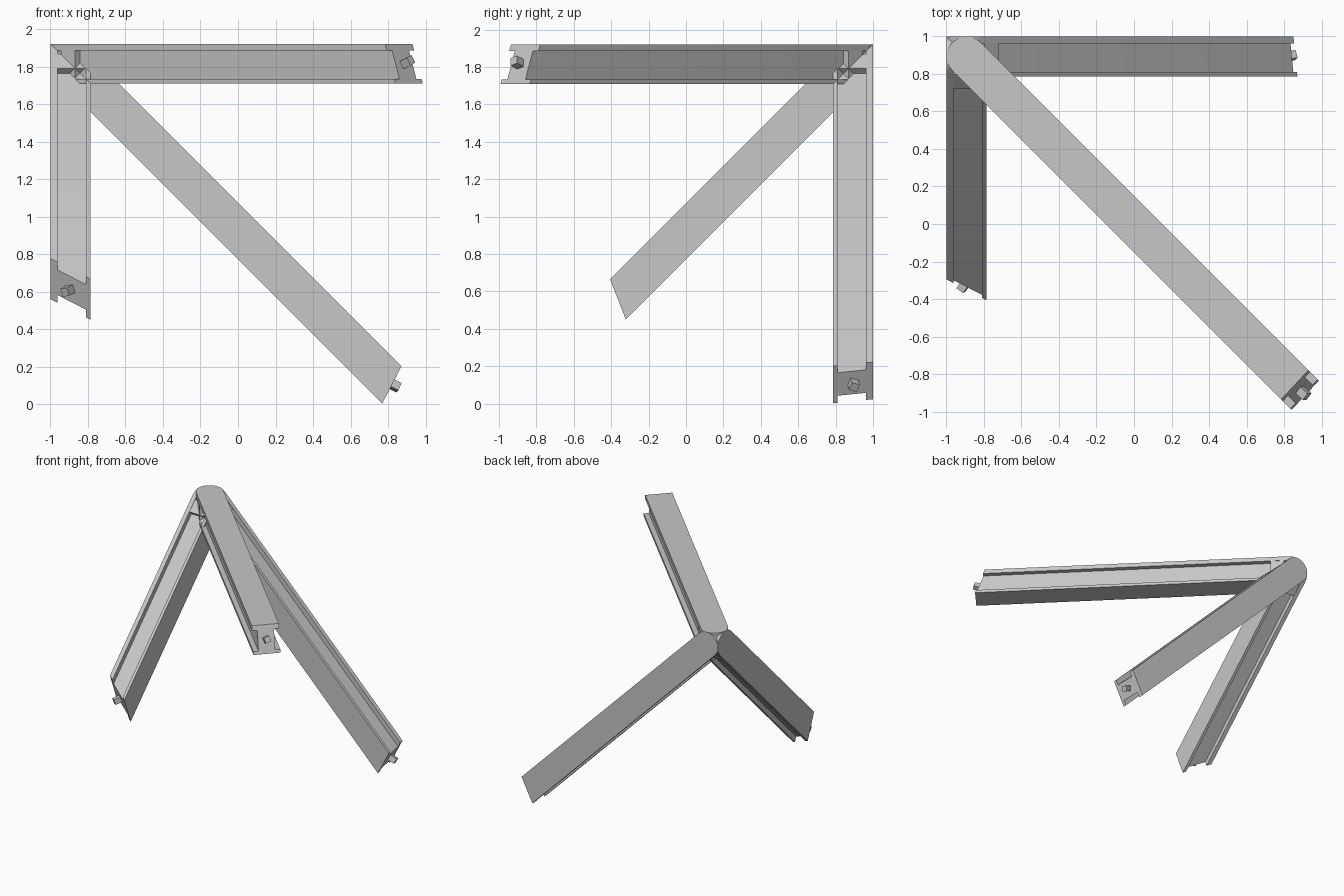
import bpy, bmesh
from math import cos, sin, pi, radians
from mathutils import Vector, Matrix

if "Cube" in bpy.data.objects:
    bpy.data.objects.remove(bpy.data.objects["Cube"])

grey = bpy.data.materials.new("plain_grey")
grey.use_nodes = True
grey.diffuse_color = (0.57, 0.57, 0.57, 1)
grey.node_tree.nodes["Principled BSDF"].inputs["Base Color"].default_value = (0.57, 0.57, 0.57, 1)

APEX = Vector((-0.893, 0.893, 1.815))
R = 0.1065       # half width of a beam
WEB = 0.066      # half width of the grooved web
OUT, INN = 0.07, -0.082   # inner limits of the outer and inner flange
LONG = 3.0


def prism(bm, outline, q0, q1):
    """Extrude an outline lying along the beam from depth q0 to q1."""
    face = bm.faces.new([bm.verts.new((s, p, q0)) for s, p in outline])
    new = bmesh.ops.extrude_face_region(bm, geom=[face])["geom"]
    verts = [v for v in new if isinstance(v, bmesh.types.BMVert)]
    bmesh.ops.translate(bm, vec=(0, 0, q1 - q0), verts=verts)


def bar(start, half, end=LONG):
    return [(start, -half), (end, -half), (end, half), (start, half)]


def rounded_bar(half, steps=20):
    arc = [(-half * sin(pi * i / steps), half * cos(pi * i / steps)) for i in range(steps + 1)]
    return arc + [(LONG, -half), (LONG, half)]


def finish(bm, name, frame):
    bm.transform(frame)
    bmesh.ops.recalc_face_normals(bm, faces=bm.faces[:])
    mesh = bpy.data.meshes.new(name)
    bm.to_mesh(mesh)
    bm.free()
    mesh.materials.append(grey)
    obj = bpy.data.objects.new(name, mesh)
    bpy.context.scene.collection.objects.link(obj)
    bpy.ops.object.select_all(action="DESELECT")
    obj.select_set(True)
    bpy.context.view_layer.objects.active = obj
    bpy.ops.object.shade_smooth_by_angle(angle=radians(30))


def beam(name, along, side, outer, length, slope_p, slope_q):
    d, n, o = (Vector(v).normalized() for v in (along, side, outer))
    frame = Matrix((d, n, o)).transposed().to_4x4()
    frame.translation = APEX
    normal = Vector((1, -slope_p, -slope_q)).normalized()

    # Flanges and grooved web, trimmed by the slanted end
    bm = bmesh.new()
    prism(bm, rounded_bar(R), OUT, R)
    prism(bm, rounded_bar(WEB), INN, OUT)
    prism(bm, bar(0.1, R), -R, INN)
    cut = bmesh.ops.bisect_plane(bm, geom=bm.verts[:] + bm.edges[:] + bm.faces[:],
                                 plane_co=(length, 0, 0), plane_no=normal, clear_outer=True)
    edges = [e for e in cut["geom_cut"] if isinstance(e, bmesh.types.BMEdge)]
    bmesh.ops.holes_fill(bm, edges=edges, sides=0)
    finish(bm, name + "_beam", frame)

    # Solid block that closes the grooves near the corner
    bm = bmesh.new()
    prism(bm, bar(0.03, R - 0.003, 0.138), INN, OUT)
    finish(bm, name + "_corner_block", frame)

    # Square peg standing on the slanted end
    bm = bmesh.new()
    turn = normal.to_track_quat("Z", "Y").to_matrix().to_4x4()
    place = Matrix.Translation(Vector((length, 0, 0)) + normal * 0.02)
    size = Matrix.Diagonal((0.045, 0.045, 0.07, 1))
    bmesh.ops.create_cube(bm, size=1, matrix=place @ turn @ Matrix.Rotation(radians(20), 4, "Z") @ size)
    finish(bm, name + "_end_peg", frame)


beam("level", (1, -1, 0), (1, 1, 0), (0, 0, 1), 2.515, -0.035, -0.37)
beam("left", (1, 0, -1), (1, 0, 1), (0, 1, 0), 2.408, -0.32, -0.14)
beam("front", (0, -1, -1), (0, -1, 1), (-1, 0, 0), 1.70, -0.438, -0.73)
